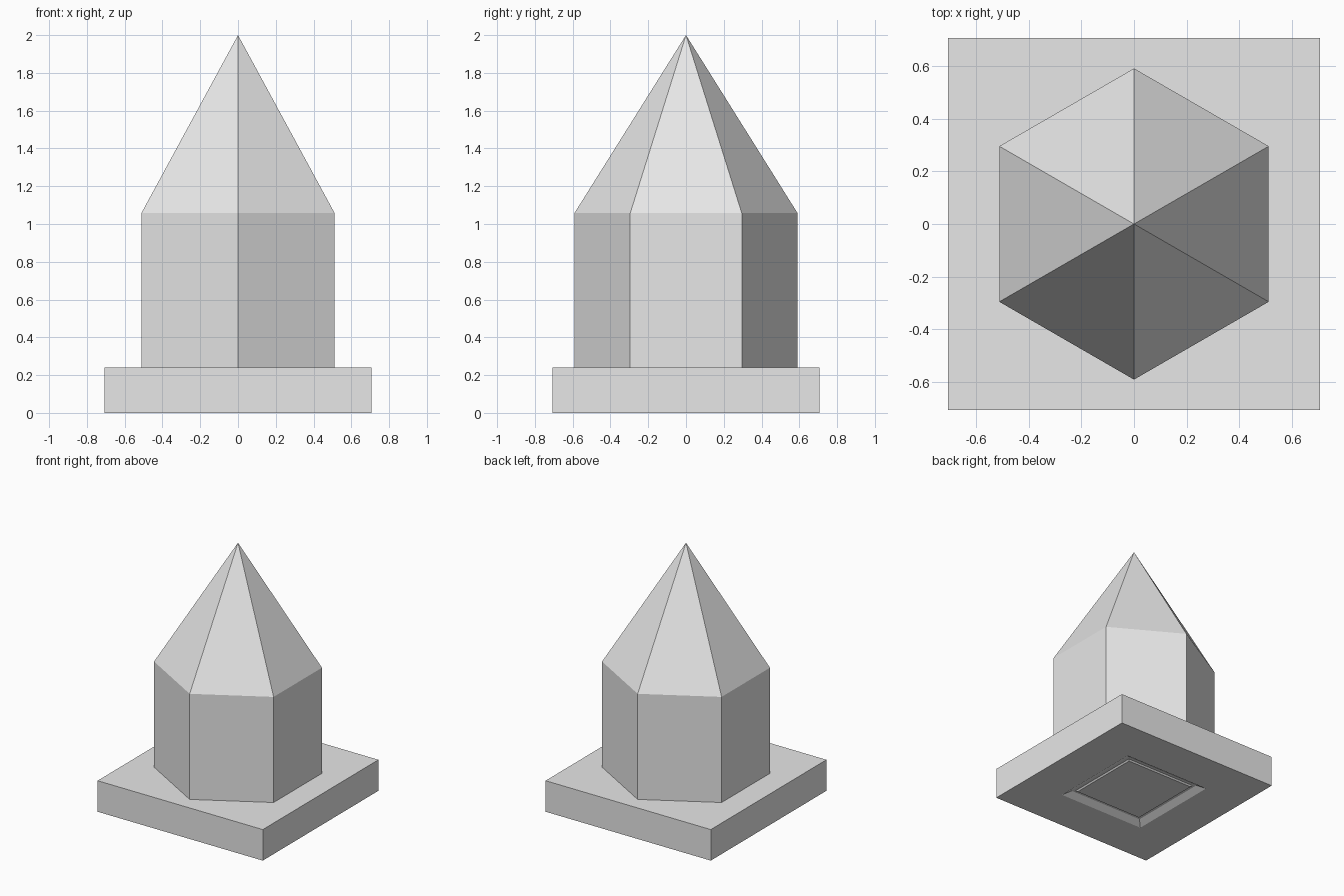
import bpy
import bmesh
from math import pi
from mathutils import Matrix

if "Cube" in bpy.data.objects:
    bpy.data.objects.remove(bpy.data.objects["Cube"], do_unlink=True)

GREY = (0.8, 0.8, 0.8, 1)
stone = bpy.data.materials.new("light grey")
stone.use_nodes = True
stone.diffuse_color = GREY
stone.node_tree.nodes["Principled BSDF"].inputs["Base Color"].default_value = GREY

BASE_HALF, BASE_TOP = 0.707, 0.24
EAVES, APEX, RADIUS = 1.057, 2.0, 0.591


def finish(name, bm):
    """Turn a bmesh into a flat-shaded object."""
    bmesh.ops.recalc_face_normals(bm, faces=bm.faces)
    mesh = bpy.data.meshes.new(name)
    bm.to_mesh(mesh)
    bm.free()
    mesh.materials.append(stone)
    obj = bpy.data.objects.new(name, mesh)
    bpy.context.collection.objects.link(obj)
    return obj


# Square plinth with a shallow framed recess underneath
bm = bmesh.new()
bmesh.ops.create_cube(bm, size=1, matrix=Matrix.Translation((0, 0, BASE_TOP / 2))
                      @ Matrix.Diagonal((2 * BASE_HALF, 2 * BASE_HALF, BASE_TOP, 1)))
panel = min(bm.faces, key=lambda f: f.calc_center_median().z)
# Each step: distance inwards, then depth into the plinth
for inward, depth in ((0.337, 0), (0.05, 0.03), (0.02, 0), (0.01, -0.01)):
    bmesh.ops.inset_region(bm, faces=[panel], thickness=inward, depth=-depth,
                           use_even_offset=True)
finish("plinth", bm)

# Six-sided tower shaft, its top face drawn up into a pointed roof
bm = bmesh.new()
bmesh.ops.create_circle(bm, cap_ends=True, segments=6, radius=RADIUS,
                        matrix=Matrix.Translation((0, 0, BASE_TOP)) @ Matrix.Rotation(pi / 6, 4, "Z"))
# Turn a corner to face the front if the ring starts on another axis
if not any(abs(v.co.x) < 0.01 for v in bm.verts):
    bmesh.ops.rotate(bm, verts=bm.verts, matrix=Matrix.Rotation(pi / 6, 3, "Z"))
top = bmesh.ops.extrude_face_region(bm, geom=bm.faces[:])["geom"]
ring = [g for g in top if isinstance(g, bmesh.types.BMVert)]
cap = [g for g in top if isinstance(g, bmesh.types.BMFace)]
bmesh.ops.translate(bm, verts=ring, vec=(0, 0, EAVES - BASE_TOP))
tip = bmesh.ops.poke(bm, faces=cap)["verts"][0]
tip.co = (0, 0, APEX)
finish("hexagonal_tower", bm)
